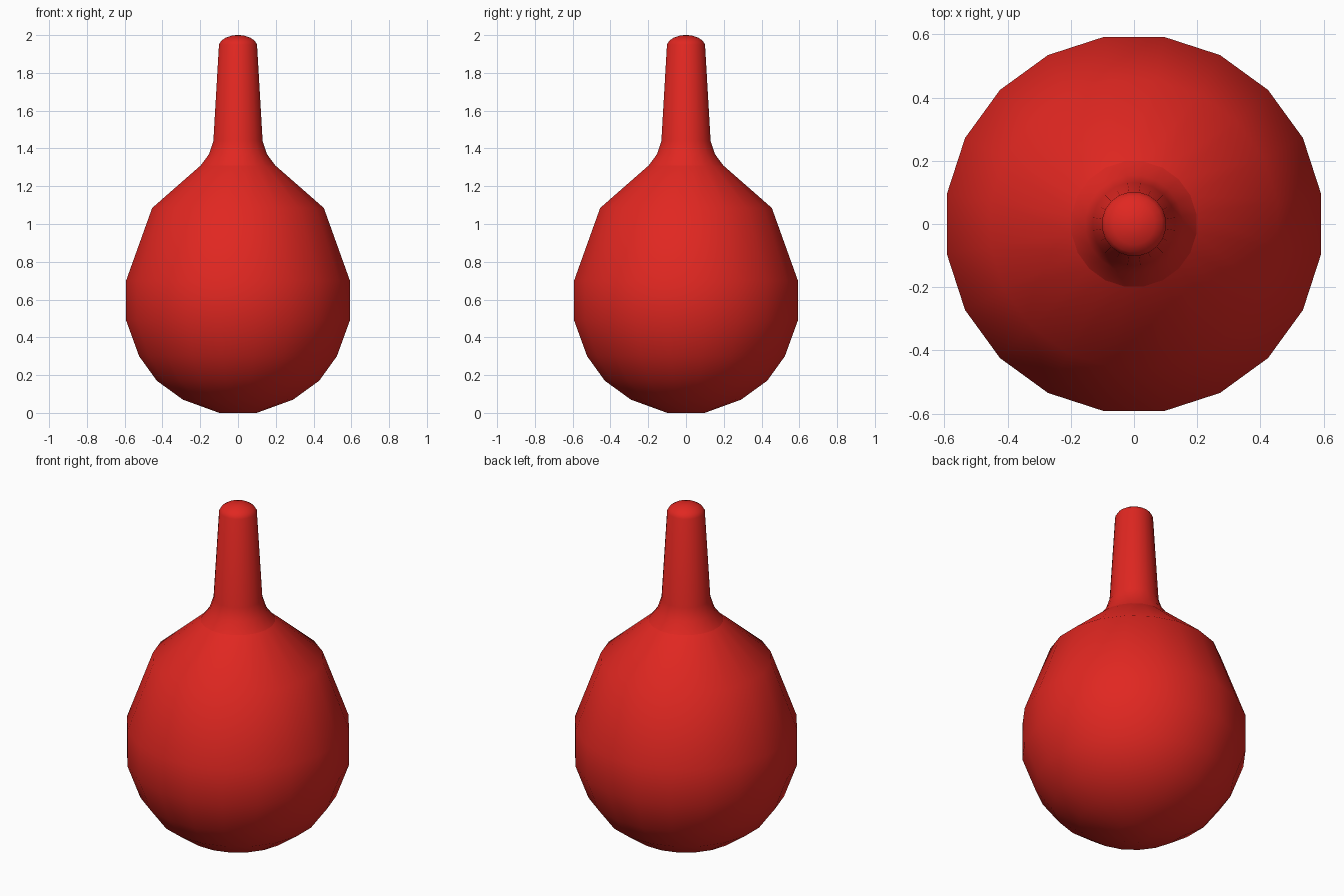
import bpy, bmesh, math

if "Cube" in bpy.data.objects:
    bpy.data.objects.remove(bpy.data.objects["Cube"])

SIDES = 20
mat = bpy.data.materials.new("red")
mat.diffuse_color = (0.75, 0.02, 0.015, 1)
mat.use_nodes = True
mat.node_tree.nodes["Principled BSDF"].inputs["Base Color"].default_value = mat.diffuse_color


def lathe(name, profile, cap_bottom, cap_top):
    """Revolve (radius, z) points around z."""
    bm = bmesh.new()
    rings = []
    for r, z in profile:
        rings.append([bm.verts.new((r * math.cos(a), r * math.sin(a), z))
                      for a in (math.radians(9) + math.tau * i / SIDES for i in range(SIDES))])
    for lo, hi in zip(rings, rings[1:]):
        for i in range(SIDES):
            j = (i + 1) % SIDES
            bm.faces.new((lo[i], lo[j], hi[j], hi[i]))
    if cap_bottom:
        bm.faces.new(rings[0][::-1])
    if cap_top:
        bm.faces.new(rings[-1])
    me = bpy.data.meshes.new(name)
    bm.to_mesh(me)
    bm.free()
    me.materials.append(mat)
    for p in me.polygons:
        p.use_smooth = True
    ob = bpy.data.objects.new(name, me)
    bpy.context.collection.objects.link(ob)
    return ob


# Bulb body, flat at the very bottom
lathe("body", [(0.10, 0.0), (0.295, 0.07), (0.435, 0.17), (0.53, 0.30), (0.6, 0.49),
               (0.6, 0.70), (0.46, 1.085), (0.20, 1.31)], True, False)

# Neck with flared foot and rounded tip
lathe("neck", [(0.20, 1.31), (0.155, 1.37), (0.132, 1.44), (0.102, 1.95),
               (0.09, 1.97), (0.066, 1.986), (0.03, 1.998), (0.01, 2.0)], False, True)
